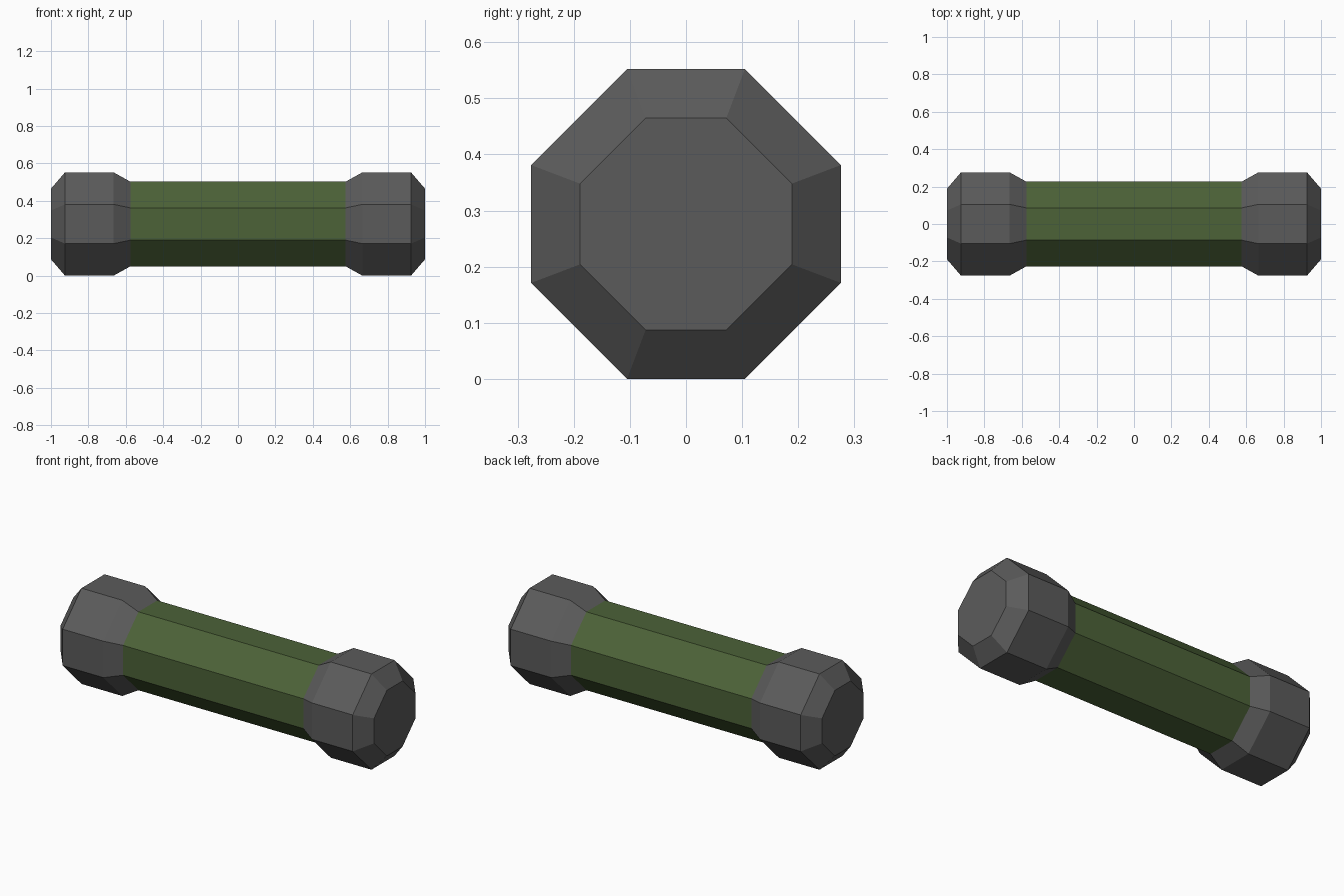
import bpy

default = bpy.data.objects.get("Cube")
if default:
    bpy.data.objects.remove(default, do_unlink=True)

CENTRE_Z = 0.276


def make_material(name, colour):
    mat = bpy.data.materials.new(name)
    mat.use_nodes = True
    mat.diffuse_color = (*colour, 1)
    mat.node_tree.nodes["Principled BSDF"].inputs["Base Color"].default_value = (*colour, 1)
    return mat


def octagon(x, half, side):
    """Eight-sided ring across the x axis: half width and half flat length."""
    corners = [(half, -side), (half, side), (side, half), (-side, half),
               (-half, side), (-half, -side), (-side, -half), (side, -half)]
    return [(x, y, z + CENTRE_Z) for y, z in corners]


def loft(name, rings, mat):
    """Join rings listed from -x to +x and close both ends."""
    verts = [v for ring in rings for v in octagon(*ring)]
    n = 8
    faces = [tuple(reversed(range(n))), tuple(range(len(verts) - n, len(verts)))]
    for r in range(len(rings) - 1):
        for i in range(n):
            a, b = r * n + i, r * n + (i + 1) % n
            faces.append((a, b, b + n, a + n))
    mesh = bpy.data.meshes.new(name)
    mesh.from_pydata(verts, [], faces)
    mesh.materials.append(mat)
    obj = bpy.data.objects.new(name, mesh)
    bpy.context.collection.objects.link(obj)
    return obj


green = make_material("olive green", (0.072, 0.122, 0.039))
grey = make_material("dark grey", (0.105, 0.105, 0.105))

# Long grip
loft("grip", [(-0.575, 0.226, 0.086), (0.575, 0.226, 0.086)], green)

# Bevelled end caps, one per side
cap = [(0.575, 0.226, 0.086), (0.665, 0.276, 0.105),
       (0.925, 0.276, 0.105), (1.0, 0.189, 0.072)]
loft("left_cap", cap, grey)
loft("right_cap", [(-x, h, s) for x, h, s in reversed(cap)], grey)
